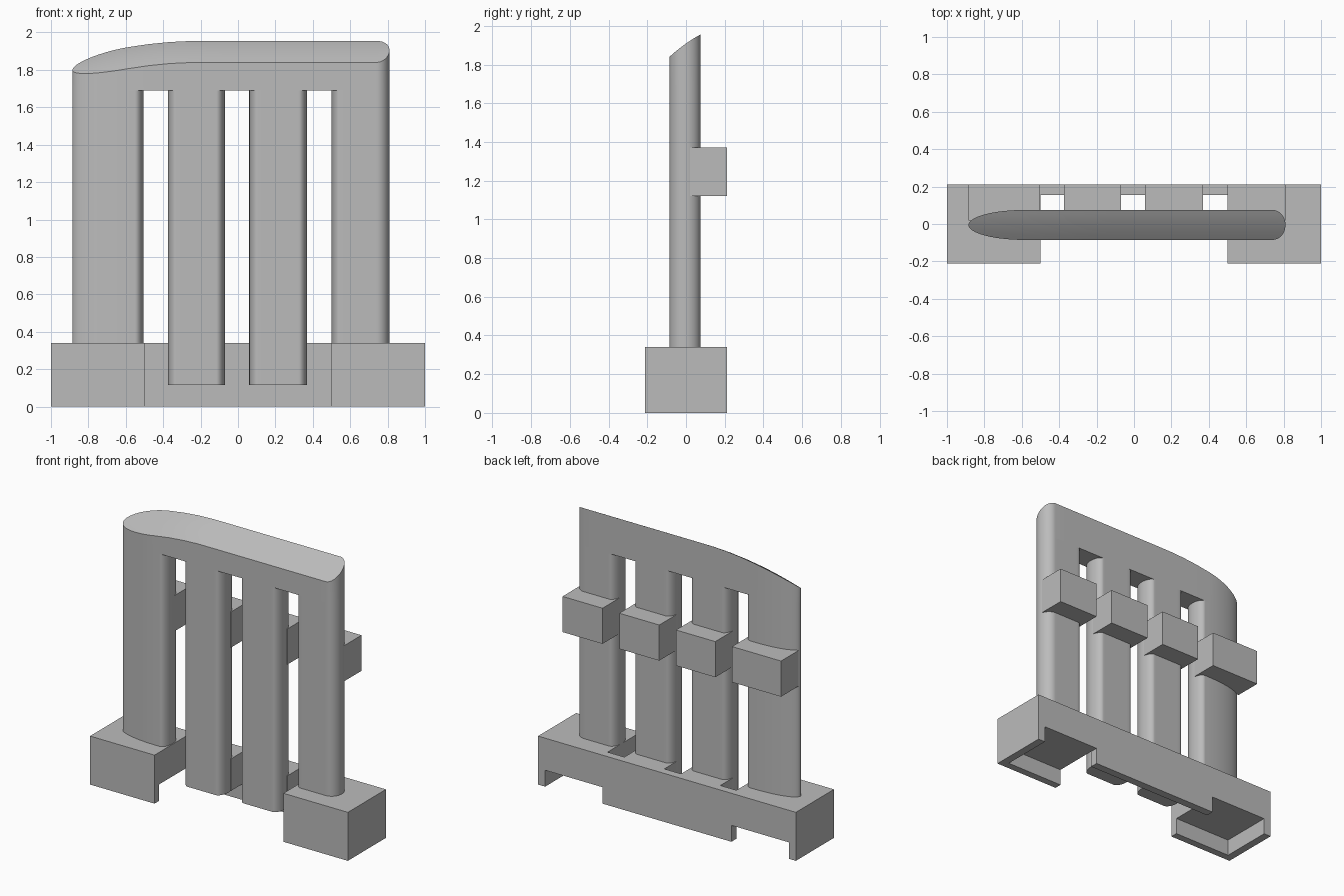
import bpy, bmesh, math

if "Cube" in bpy.data.objects:
    bpy.data.objects.remove(bpy.data.objects["Cube"], do_unlink=True)

grey = bpy.data.materials.new("light grey")
grey.use_nodes = True
COLOUR = (0.5, 0.5, 0.5, 1)
grey.diffuse_color = COLOUR
grey.node_tree.nodes["Principled BSDF"].inputs["Base Color"].default_value = COLOUR

HALF, MID = 0.08, -0.005        # half thickness and centre line of the panel
BRIDGE = 1.69                   # underside of the top bar
LEFT, RIGHT = -0.885, 0.81      # ends of the panel
DEEP = 0.211                    # half depth of the base
ROUND = 0.045                   # rounding of the inner leg edges


def finish(name, bm, smooth=False):
    bmesh.ops.recalc_face_normals(bm, faces=bm.faces)
    mesh = bpy.data.meshes.new(name)
    bm.to_mesh(mesh)
    bm.free()
    mesh.materials.append(grey)
    obj = bpy.data.objects.new(name, mesh)
    bpy.context.collection.objects.link(obj)
    if smooth:
        bpy.ops.object.select_all(action="DESELECT")
        obj.select_set(True)
        bpy.context.view_layer.objects.active = obj
        bpy.ops.object.shade_smooth_by_angle(angle=math.radians(30))
    return obj


def boxes(name, *ranges):
    """One object from boxes given as (x0, x1, y0, y1, z0, z1)."""
    bm = bmesh.new()
    for x0, x1, y0, y1, z0, z1 in ranges:
        for v in bmesh.ops.create_cube(bm, size=1)["verts"]:
            v.co = (x1 if v.co.x > 0 else x0,
                    y1 if v.co.y > 0 else y0,
                    z1 if v.co.z > 0 else z0)
    return finish(name, bm)


def slab(name, x0, x1, r0, r1, z0, top):
    """Upright slab with elliptical ends of length r0 and r1 and a shaped top."""
    n, rows = 14, 6
    stations = []
    for i in range(n + 1):
        a = math.pi / 2 * i / n
        stations.append((x0 + r0 * (1 - math.cos(a)), HALF * math.sin(a)))
    for i in range(1, 12):
        stations.append((x0 + r0 + (x1 - r1 - x0 - r0) * i / 12, HALF))
    for i in range(n + 1):
        a = math.pi / 2 * i / n
        stations.append((x1 - r1 + r1 * math.sin(a), HALF * math.cos(a)))
    bm = bmesh.new()
    upper, lower = [], []
    for x, h in stations:
        ys = [MID + h * (2 * j / rows - 1) for j in range(rows + 1)]
        upper.append([bm.verts.new((x, y, top(x, y))) for y in ys])
        lower.append([bm.verts.new((x, y, z0)) for y in ys])
    for i in range(len(stations) - 1):
        for j in range(rows):
            for g in (upper, lower):
                bm.faces.new((g[i][j], g[i + 1][j], g[i + 1][j + 1], g[i][j + 1]))
        for j in (0, rows):
            bm.faces.new((upper[i][j], upper[i + 1][j], lower[i + 1][j], lower[i][j]))
    bmesh.ops.remove_doubles(bm, verts=bm.verts, dist=0.0001)
    return finish(name, bm, smooth=True)


def sloped_top(x, y):
    # rises towards the back, droops towards the tapered end
    t = (y - MID + HALF) / (2 * HALF)
    droop = 0.105 * (max(0, -0.2 - x) / 0.685) ** 2
    return 1.84 + 0.145 * t - 0.03 * t * t - droop


def flat_top(x, y):
    return BRIDGE


# Top bar
slab("top_bar", LEFT, RIGHT, 0.3, 0.07, BRIDGE, sloped_top)

# Legs, each with a block on its back
legs = [("right_outer", LEFT, -0.505, 0.3, ROUND, 0.3),
        ("right_inner", -0.375, -0.07, ROUND, ROUND, 0.115),
        ("left_inner", 0.06, 0.37, ROUND, ROUND, 0.115),
        ("left_outer", 0.5, RIGHT, ROUND, 0.07, 0.3)]
for name, x0, x1, r0, r1, z0 in legs:
    slab(name + "_leg", x0, x1, r0, r1, z0, flat_top)
    boxes(name + "_back_block", (x0, x1, 0.02, DEEP, 1.12, 1.37))
    if "inner" in name:
        boxes(name + "_bracket", (x0, x1, 0.02, 0.155, 0.115, 0.34))

# Feet, hollow underneath and open to the inside and back
for name, s in (("left_foot", 1), ("right_foot", -1)):
    def span(a, b):
        return tuple(sorted((a * s, b * s)))
    boxes(name,
          span(0.5, 1) + (-DEEP, DEEP, 0.115, 0.34),
          span(0.5, 1) + (-DEEP, -0.16, 0, 0.115),
          span(0.945, 1) + (-0.16, DEEP, 0, 0.115))

# Plate joining the feet at the back
boxes("back_plate", (-0.5, 0.5, 0.155, DEEP, 0, 0.34))
